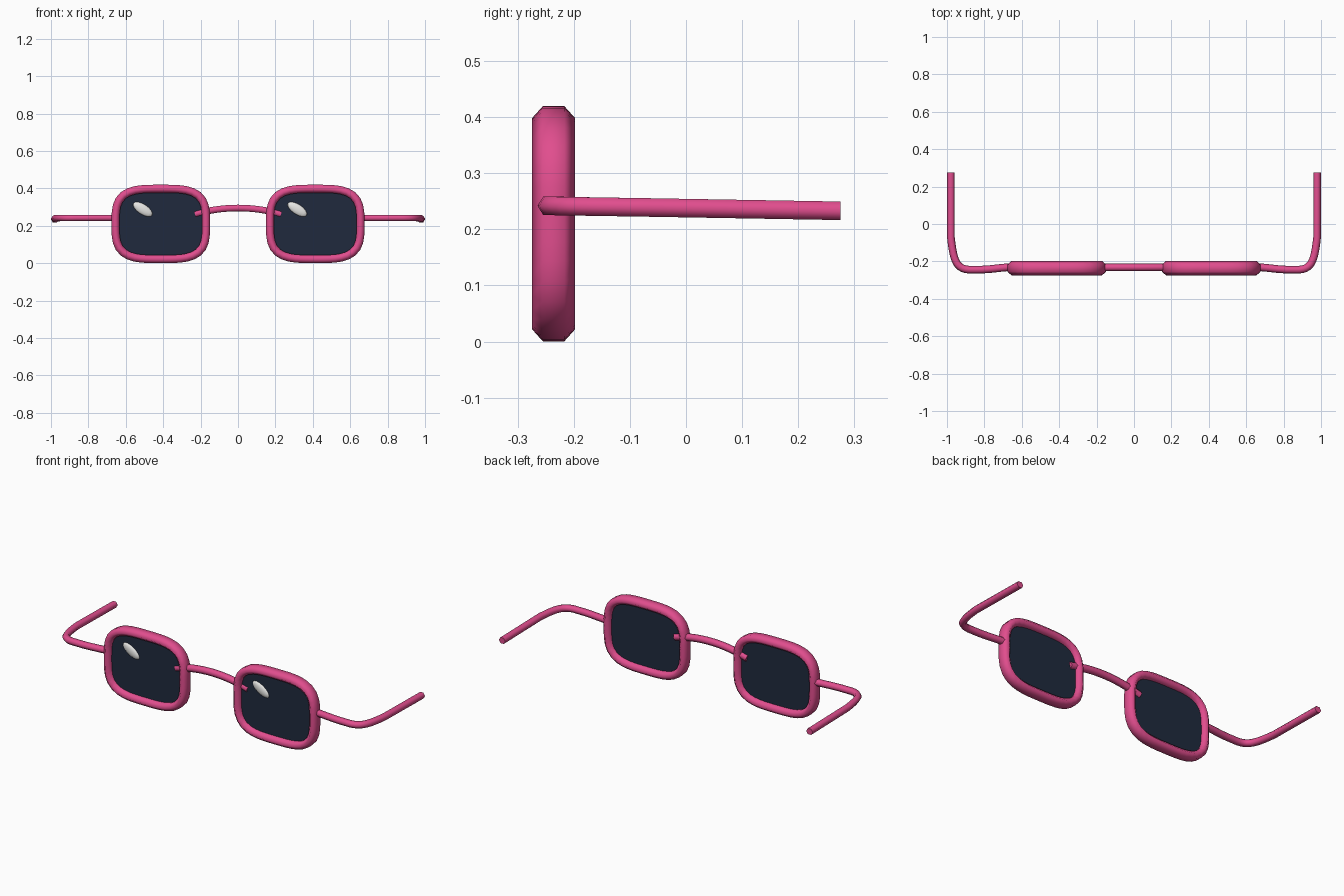
import bpy, bmesh, math
from mathutils import Vector, Matrix
from mathutils.geometry import interpolate_bezier

cube = bpy.data.objects.get("Cube")
if cube:
    bpy.data.objects.remove(cube, do_unlink=True)


def material(name, rgb):
    m = bpy.data.materials.new(name)
    m.use_nodes = True
    m.diffuse_color = (*rgb, 1)
    m.node_tree.nodes["Principled BSDF"].inputs["Base Color"].default_value = (*rgb, 1)
    return m


PINK = material("pink_frame", (0.75, 0.075, 0.27))
DARK = material("dark_glass", (0.014, 0.023, 0.047))
WHITE = material("white_glint", (0.85, 0.85, 0.83))

FRONT_Y = -0.236
EYE_X, EYE_Z = 0.413, 0.21


def finish(bm, name, mat, angle=86):
    bmesh.ops.recalc_face_normals(bm, faces=bm.faces)
    mesh = bpy.data.meshes.new(name)
    bm.to_mesh(mesh)
    bm.free()
    mesh.materials.append(mat)
    ob = bpy.data.objects.new(name, mesh)
    bpy.context.collection.objects.link(ob)
    bpy.ops.object.select_all(action='DESELECT')
    ob.select_set(True)
    bpy.context.view_layer.objects.active = ob
    bpy.ops.object.shade_smooth_by_angle(angle=math.radians(angle))
    return ob


def sweep(name, path, axis, half_axis, half_side, point_on_axis=True, closed=False):
    """Sweep a six-sided section along a path lying square to the axis."""
    bm = bmesh.new()
    axis, n, rings = Vector(axis), len(path), []
    turn = 0 if point_on_axis else math.pi / 6
    flat = math.cos(math.pi / 6)
    ka, ks = (1, flat) if point_on_axis else (flat, 1)
    for i, p in enumerate(path):
        if closed:
            tangent = path[(i + 1) % n] - path[i - 1]
        else:
            tangent = path[min(i + 1, n - 1)] - path[max(i - 1, 0)]
        side = tangent.cross(axis).normalized()
        angles = [turn + k * math.pi / 3 for k in range(6)]
        rings.append([bm.verts.new(p + axis * math.cos(t) * half_axis / ka
                                   + side * math.sin(t) * half_side / ks) for t in angles])
    for i in range(n if closed else n - 1):
        a, b = rings[i], rings[(i + 1) % n]
        for k in range(6):
            j = (k + 1) % 6
            bm.faces.new((a[k], a[j], b[j], b[k]))
    if not closed:
        bm.faces.new(rings[0])
        bm.faces.new(rings[-1])
    return finish(bm, name, PINK)


def rounded_outline(cx, half_w, half_h, y, power=3.5, count=48):
    pts = []
    for i in range(count):
        t = 2 * math.pi * i / count
        c, s = math.cos(t), math.sin(t)
        r = (abs(c / half_w) ** power + abs(s / half_h) ** power) ** (-1 / power)
        pts.append(Vector((cx + r * c, y, EYE_Z + r * s)))
    return pts


def bezier(points, steps):
    return interpolate_bezier(*[Vector(p) for p in points], steps)


for label, sx in (("left", 1), ("right", -1)):
    cx = sx * EYE_X

    # Rim
    sweep("rim_" + label, rounded_outline(cx, 0.242, 0.188, FRONT_Y),
          (0, 1, 0), 0.0385, 0.0215, closed=True)

    # Lens: thin slab inside the rim
    bm = bmesh.new()
    face = bm.faces.new([bm.verts.new(p) for p in
                         rounded_outline(cx, 0.236, 0.182, FRONT_Y - 0.008)])
    slab = bmesh.ops.extrude_face_region(bm, geom=[face], use_keep_orig=True)
    bmesh.ops.translate(bm, vec=(0, 0.016, 0),
                        verts=[v for v in slab["geom"] if isinstance(v, bmesh.types.BMVert)])
    finish(bm, "lens_" + label, DARK, 30)

    # Glint: flattened ball on the front of the lens, same tilt on both sides
    bm = bmesh.new()
    bmesh.ops.create_uvsphere(bm, u_segments=16, v_segments=8, radius=1)
    place = (Matrix.Translation((cx - 0.096, FRONT_Y - 0.008, 0.288))
             @ Matrix.Rotation(math.radians(33), 4, 'Y')
             @ Matrix.Diagonal((0.06, 0.012, 0.027, 1)))
    bmesh.ops.transform(bm, matrix=place, verts=bm.verts)
    finish(bm, "glint_" + label, WHITE)

    # Temple: out from the rim, round the corner and back
    path = bezier([(0.655, -0.23, 0.242), (0.72, -0.233, 0.242),
                   (0.78, -0.247, 0.242), (0.86, -0.244, 0.242)], 6)[:-1]
    path += bezier([(0.86, -0.244, 0.242), (0.95, -0.25, 0.242),
                    (0.965, -0.2, 0.241), (0.979, -0.07, 0.239)], 12)
    path.append(Vector((0.979, 0.275, 0.233)))
    path = [Vector((sx * p.x, p.y, p.z)) for p in path]
    sweep("temple_" + label, path, (0, 0, 1), 0.0165, 0.0205, point_on_axis=False)

# Bridge: shallow arch whose ends pass through the rims
bridge = bezier([(-0.23, -0.232, 0.262), (-0.08, -0.232, 0.306),
                 (0.08, -0.232, 0.306), (0.23, -0.232, 0.262)], 17)
sweep("bridge", bridge, (0, 1, 0), 0.02, 0.0175)
